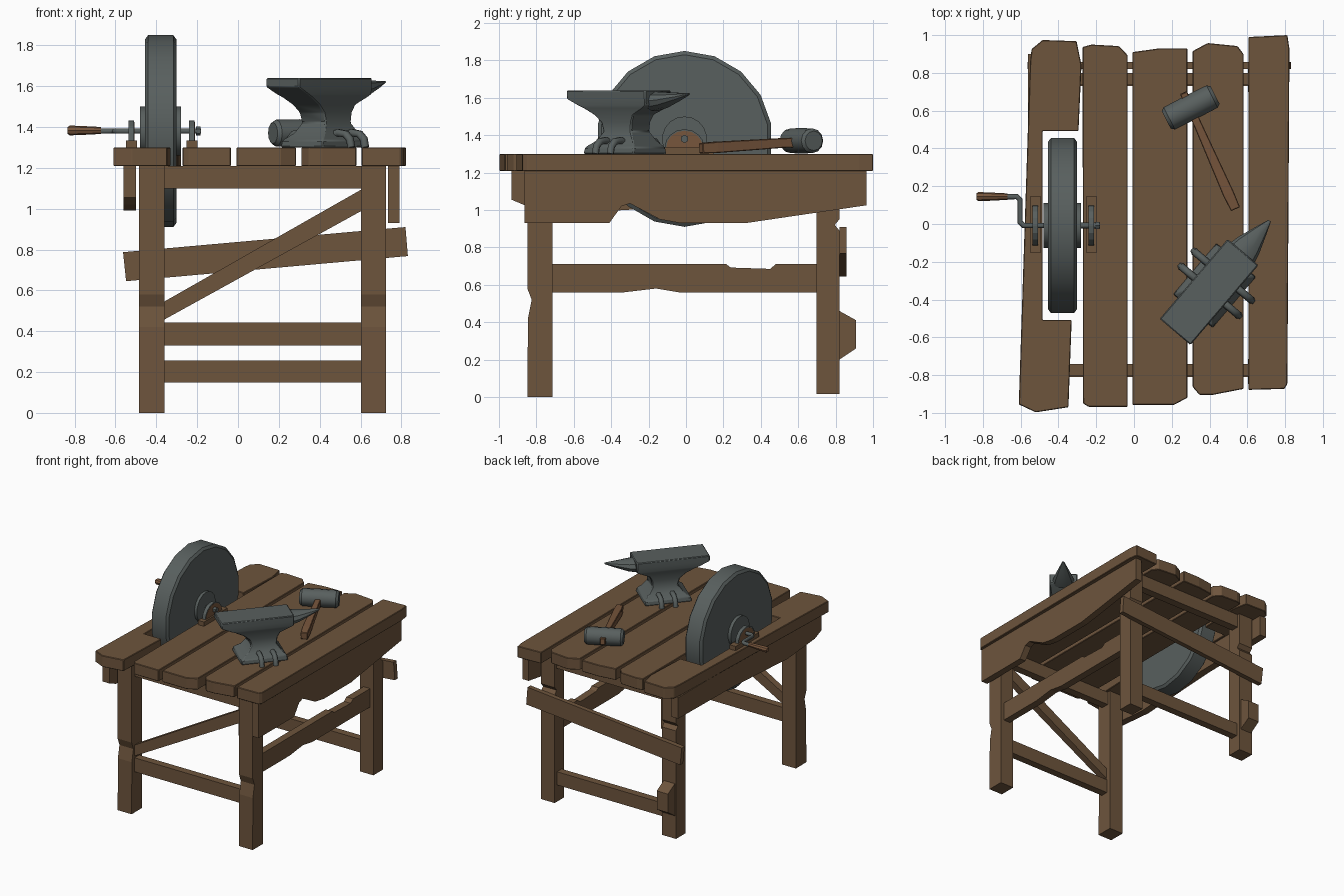
import bpy, bmesh, math
from mathutils import Vector, Matrix

if "Cube" in bpy.data.objects:
    bpy.data.objects.remove(bpy.data.objects["Cube"])


def material(name, rgb):
    m = bpy.data.materials.new(name)
    m.diffuse_color = (*rgb, 1)
    m.use_nodes = True
    m.node_tree.nodes["Principled BSDF"].inputs["Base Color"].default_value = m.diffuse_color
    return m


WOOD = material("brown wood", (0.155, 0.09, 0.046))
GRIP = material("warm handle wood", (0.185, 0.092, 0.045))
METAL = material("grey metal", (0.098, 0.115, 0.112))


def finish(name, bm, mat, bevel=0.0, smooth=False):
    bmesh.ops.recalc_face_normals(bm, faces=bm.faces)
    me = bpy.data.meshes.new(name)
    bm.to_mesh(me)
    bm.free()
    me.materials.append(mat)
    ob = bpy.data.objects.new(name, me)
    bpy.context.collection.objects.link(ob)
    if bevel:
        mod = ob.modifiers.new("bevel", 'BEVEL')
        mod.width, mod.segments, mod.limit_method = bevel, 1, 'ANGLE'
    if smooth:
        bpy.ops.object.select_all(action='DESELECT')
        ob.select_set(True)
        bpy.context.view_layer.objects.active = ob
        bpy.ops.object.shade_smooth_by_angle(angle=math.radians(32))
    return ob


def skin(bm, rings):
    """Join equal-sized vertex rings and cap both ends."""
    vr = [[bm.verts.new(p) for p in r] for r in rings]
    n = len(vr[0])
    for a, b in zip(vr, vr[1:]):
        for i in range(n):
            bm.faces.new((a[i], a[(i + 1) % n], b[(i + 1) % n], b[i]))
    bm.faces.new(vr[0])
    bm.faces.new(vr[-1])


def prism(name, pts, axis, lo, hi, mat=WOOD, bevel=0.0):
    put = {'x': lambda p, d: (d, p[0], p[1]),
           'y': lambda p, d: (p[0], d, p[1]),
           'z': lambda p, d: (p[0], p[1], d)}[axis]
    bm = bmesh.new()
    skin(bm, [[put(p, d) for p in pts] for d in (lo, hi)])
    return finish(name, bm, mat, bevel)


def box(name, x, y, z, mat=WOOD, bevel=0.0):
    return prism(name, [(x[0], y[0]), (x[1], y[0]), (x[1], y[1]), (x[0], y[1])],
                 'z', z[0], z[1], mat, bevel)


def turned(name, start, direction, profile, sides, mat, smooth=True):
    """Lathe a (distance, radius) profile along a direction."""
    d = Vector(direction).normalized()
    up = Vector((0, 0, 1))
    side = d.cross(up)
    bm = bmesh.new()
    skin(bm, [[Vector(start) + d * t + r * (up * math.cos(k * math.tau / sides)
               + side * math.sin(k * math.tau / sides)) for k in range(sides)]
              for t, r in profile])
    return finish(name, bm, mat, 0, smooth)


def rod(name, pts, radius, mat):
    cu = bpy.data.curves.new(name, 'CURVE')
    cu.dimensions, cu.bevel_depth, cu.bevel_resolution = '3D', radius, 1
    cu.use_fill_caps = True
    s = cu.splines.new('POLY')
    s.points.add(len(pts) - 1)
    for p, c in zip(s.points, pts):
        p.co = (*c, 1)
    cu.materials.append(mat)
    ob = bpy.data.objects.new(name, cu)
    bpy.context.collection.objects.link(ob)


# Table top: five rough planks, the first notched for the wheel
planks = [
    [(-.61, -.955), (-.52, -.997), (-.347, -.97), (-.33, -.508), (-.484, -.508), (-.484, .492),
     (-.294, .492), (-.278, .84), (-.304, .968), (-.484, .974), (-.542, .926), (-.55, .86)],
    [(-.27, -.95), (-.24, -.968), (-.034, -.968), (-.034, .894), (-.08, .942), (-.225, .95), (-.272, .937)],
    [(-.008, -.958), (.21, -.958), (.283, -.92), (.283, .93), (.135, .93), (-.008, .91)],
    [(.31, -.862), (.347, -.905), (.415, -.905), (.58, -.873), (.58, .9), (.548, .942), (.39, .958), (.31, .915)],
    [(.605, -.878), (.796, -.873), (.812, -.847), (.823, .926), (.812, 1.0), (.605, .99)]]
for i, p in enumerate(planks):
    prism(f"plank_{i + 1}", p, 'z', 1.208, 1.30, bevel=0.004)

# Legs, with worn nicks on their outer faces
for side, x in (("left", (-.485, -.36)), ("right", (.603, .725))):
    prism(f"front_leg_{side}", [(-.848, 0), (-.714, 0), (-.714, 1.21), (-.848, 1.21), (-.848, .58),
                                (-.825, .52), (-.845, .42)], 'x', *x)
    prism(f"back_leg_{side}", [(.698, .015), (.82, .015), (.82, .89), (.795, .92), (.82, .95),
                               (.82, 1.21), (.698, 1.21)], 'x', *x)

# Cross beams and stretchers
box("front_top_beam", (-.37, .615), (-.804, -.74), (1.10, 1.209))
box("back_top_beam", (-.37, .615), (.735, .80), (1.10, 1.209))
box("front_stretcher", (-.37, .615), (-.81, -.75), (.33, .443))
box("back_stretcher", (-.37, .615), (.73, .79), (.15, .257))
prism("side_stretcher", [(-.72, .56), (-.33, .56), (-.16, .58), (-.04, .56), (.70, .56), (.70, .71), (.48, .71),
                         (.45, .685), (.24, .692), (.215, .71), (-.72, .71)], 'x', .635, .695)
prism("diagonal_brace", [(-.37, .452), (.615, .995), (.615, 1.10), (-.37, .54)], 'y', -.81, -.755)
prism("tilted_back_board", [(-.548, .645), (.832, .768), (.82, .91), (-.563, .787)], 'y', .82, .858)
prism("leg_patch", [(.82, .20), (.91, .26), (.91, .41), (.82, .46)], 'x', -.475, -.375)

# Side aprons with broken lower edges
prism("right_apron", [(-.864, 1.21), (-.864, .93), (-.41, .93), (-.345, 1.02), (-.30, 1.035), (-.14, .95),
                      (-.03, .93), (.32, .93), (.965, 1.025), (.965, 1.21)], 'x', .735, .79)
prism("left_apron", [(-.933, 1.21), (-.933, 1.055), (-.85, 1.02), (-.5, .99), (.2, 1.03), (.9, 1.04),
                     (.9, 1.21)], 'x', -.56, -.50)

# Grinding wheel, hub and axle
C = (0, -.008, 1.38)
turned("grinding_wheel", (-.455, C[1], C[2]), (1, 0, 0),
       [(0, .45), (.015, .47), (.138, .47), (.153, .45)], 18, METAL)
turned("wheel_hub", (-.48, C[1], C[2]), (1, 0, 0), [(0, .12), (.20, .12)], 18, METAL)
turned("axle_nut", (-.205, C[1], C[2]), (1, 0, 0), [(0, .022), (.022, .022)], 6, METAL, False)
rod("crank_axle", [(-.18, C[1], C[2]), (-.585, C[1], C[2]), (-.603, .01, C[2]), (-.603, .128, C[2]),
                   (-.62, .145, C[2]), (-.69, .145, C[2])], .015, METAL)
turned("crank_handle", (-.835, .145, 1.383), (1, 0, 0),
       [(0, .017), (.012, .024), (.07, .022), (.165, .017)], 8, GRIP)

# Axle bearings: wooden block and half disc with a metal strap
for side, x in (("outer", -.521), ("inner", -.225)):
    box(f"bearing_base_{side}", (x - .027, x + .027), (-.153, .148), (1.299, 1.335))
    arc = [(math.cos(math.pi * k / 8), math.sin(math.pi * k / 8)) for k in range(9)]
    prism(f"bearing_block_{side}", [(C[1] + .098 * c, 1.334 + .09 * s) for c, s in arc],
          'x', x - .014, x + .014, GRIP)
    prism(f"bearing_strap_{side}", [(C[1] + .106 * c, 1.334 + .098 * s) for c, s in arc]
          + [(C[1] + .096 * c, 1.334 + .088 * s) for c, s in reversed(arc)],
          'x', x - .016, x + .012, METAL)

# Anvil: stacked rectangular sections turned on the table
turn = math.radians(49.6)
U = Vector((math.cos(turn), math.sin(turn), 0))
V = Vector((math.sin(turn), -math.cos(turn), 0))
TAIL = Vector((.2175, -.5715, 0))


def on_anvil(u, v, z):
    return TAIL + U * u + V * v + Vector((0, 0, z))


sections = [(1.30, .145, .50, .138), (1.335, .15, .495, .132), (1.37, .20, .465, .10), (1.42, .235, .43, .078),
            (1.47, .22, .435, .08), (1.51, .175, .455, .087), (1.545, .11, .53, .097), (1.56, .075, .555, .103),
            (1.595, 0, .555, .107), (1.64, 0, .555, .107)]
bm = bmesh.new()
skin(bm, [[on_anvil(a, -h, z), on_anvil(b, -h, z), on_anvil(b, h, z), on_anvil(a, h, z)]
          for z, a, b, h in sections])
finish("anvil_body", bm, METAL, 0.006, True)

# Anvil horn: cone whose tip rises to the top face
bm = bmesh.new()
skin(bm, [[on_anvil(u, r * math.cos(k * math.tau / 10), z + .62 * r * math.sin(k * math.tau / 10))
           for k in range(10)]
          for u, r, z in ((.53, .088, 1.582), (.60, .072, 1.588), (.70, .036, 1.605), (.773, .008, 1.62))])
finish("anvil_horn", bm, METAL, 0, True)

# Bent spikes holding the anvil down
for i, (u, s) in enumerate([(.285, -1), (.39, -1), (.285, 1), (.39, 1)]):
    rod(f"anvil_spike_{i + 1}", [on_anvil(u, s * v, z) for v, z in
        ((.08, 1.36), (.12, 1.372), (.165, 1.365), (.192, 1.34), (.2, 1.30))], .02, METAL)

# Hammer head and tapered handle
H = Vector((.30, .617, 1.37))
A = Vector((math.cos(math.radians(27)), math.sin(math.radians(27)), 0))
turned("hammer_head", H - A * .145, A, [(0, .052), (.018, .066), (.145, .068), (.272, .066), (.29, .052)],
       12, METAL)
bm = bmesh.new()
ends = [(Vector((.262, .695, 1.365)), .02, .026), (Vector((.345, .51, 1.358)), .022, .026),
        (Vector((.5, .16, 1.335)), .03, .03), (Vector((.537, .08, 1.33)), .026, .028)]
D = (ends[-1][0] - ends[0][0]).normalized()
S = D.cross(Vector((0, 0, 1))).normalized()
T = S.cross(D)
skin(bm, [[p + S * w * a + T * h * b for a, b in ((-1, -1), (1, -1), (1, 1), (-1, 1))]
          for p, w, h in ends])
finish("hammer_handle", bm, GRIP, 0.004)
